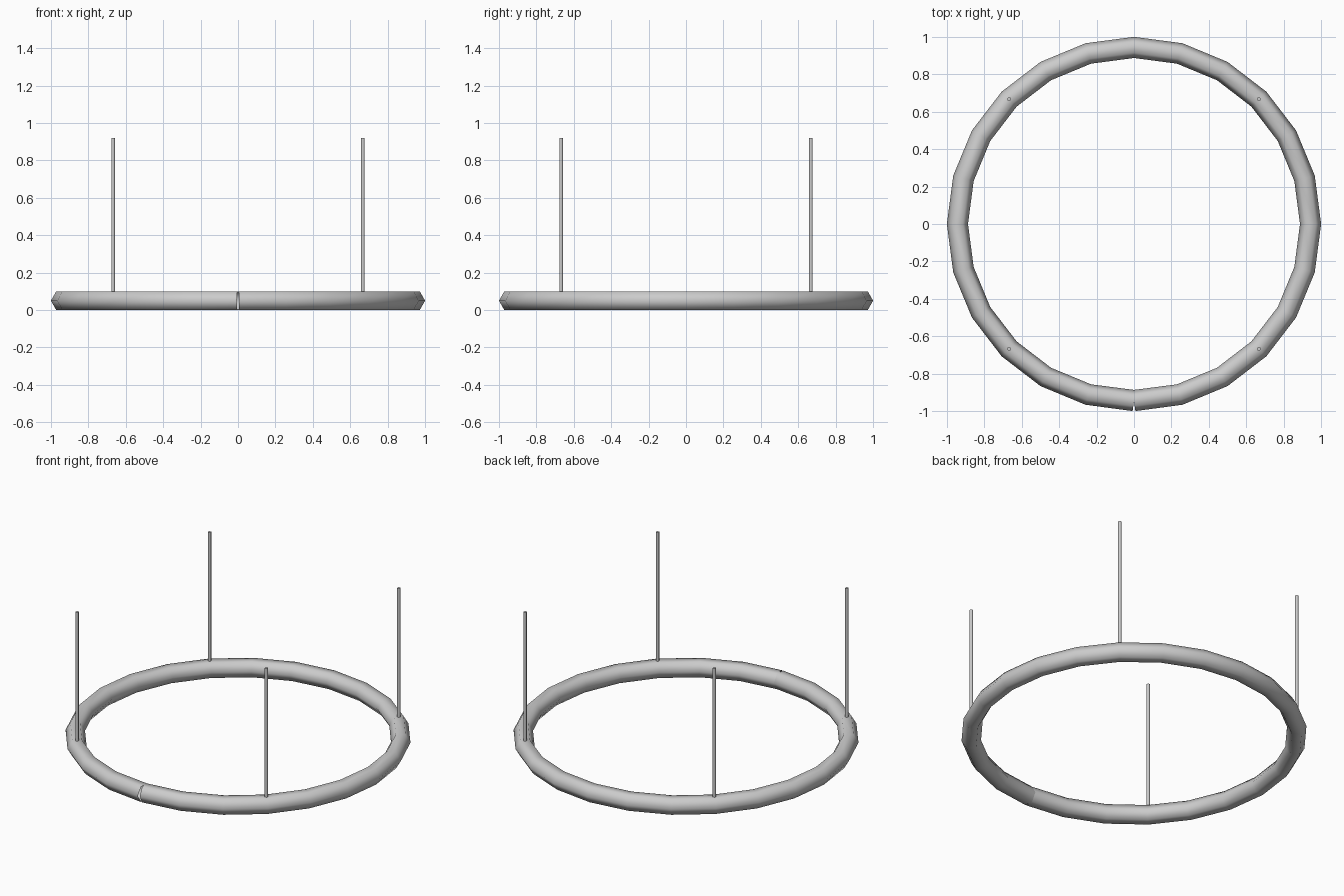
import bpy, math

if "Cube" in bpy.data.objects:
    bpy.data.objects.remove(bpy.data.objects["Cube"])

RING_R, TUBE_R, RING_Z = 0.944, 0.0565, 0.05
SEGMENTS, SIDES = 24, 6
ROD_TOP, ROD_R = 0.92, 0.01

# Ring: open hexagonal tube; square-cut ends leave a small wedge at the front
verts, faces = [], []
step = 2 * math.pi / SEGMENTS
for i in range(SEGMENTS + 1):
    a = -math.pi / 2 + i * step
    tilt = a + (step / 2 if i == 0 else -step / 2 if i == SEGMENTS else 0)
    for j in range(SIDES):
        b = 2 * math.pi * j / SIDES
        out = TUBE_R * math.cos(b)
        verts.append((RING_R * math.cos(a) + out * math.cos(tilt),
                      RING_R * math.sin(a) + out * math.sin(tilt),
                      RING_Z + TUBE_R * math.sin(b)))
for i in range(SEGMENTS):
    for j in range(SIDES):
        k = (j + 1) % SIDES
        p, q = i * SIDES, (i + 1) * SIDES
        faces.append((p + j, q + j, q + k, p + k))
mesh = bpy.data.meshes.new("ring")
mesh.from_pydata(verts, [], faces)
mesh.validate()
mesh.shade_smooth()
ring = bpy.data.objects.new("ring", mesh)
bpy.context.collection.objects.link(ring)

# Four thin suspension rods
d = RING_R * math.sqrt(0.5)
for sx, nx in ((-1, "left"), (1, "right")):
    for sy, ny in ((-1, "front"), (1, "back")):
        bpy.ops.mesh.primitive_cylinder_add(
            vertices=8, radius=ROD_R, depth=ROD_TOP - RING_Z,
            location=(sx * d, sy * d, (ROD_TOP + RING_Z) / 2))
        rod = bpy.context.object
        rod.name = f"suspension_rod_{ny}_{nx}"
        bpy.ops.object.shade_smooth_by_angle(angle=math.radians(50))
